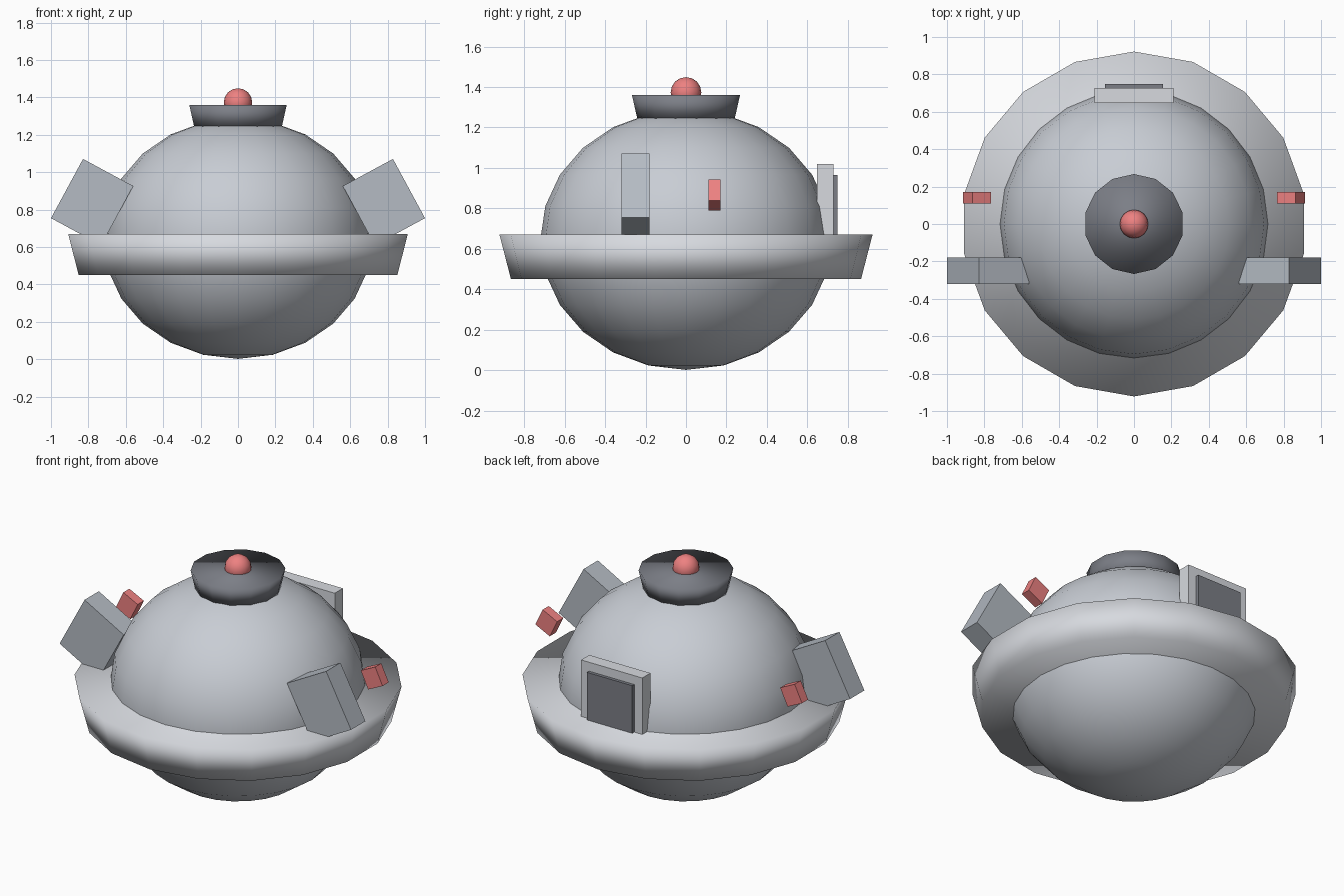
import bpy
from math import radians

if "Cube" in bpy.data.objects:
    bpy.data.objects.remove(bpy.data.objects["Cube"])


def material(name, r, g, b):
    m = bpy.data.materials.new(name)
    m.diffuse_color = (r, g, b, 1)
    m.use_nodes = True
    m.node_tree.nodes["Principled BSDF"].inputs["Base Color"].default_value = m.diffuse_color
    return m


HULL = material("hull_grey", 0.58, 0.61, 0.66)
LIGHT = material("light_grey", 0.68, 0.70, 0.74)
MID = material("mid_grey", 0.46, 0.50, 0.55)
DARK = material("dark_grey", 0.20, 0.21, 0.24)
RED = material("red", 0.85, 0.22, 0.22)


def finish(name, mat, smooth=False):
    ob = bpy.context.object
    ob.name = name
    ob.data.materials.append(mat)
    bpy.ops.object.transform_apply(location=False, rotation=True, scale=True)
    if smooth:
        bpy.ops.object.shade_smooth()
    return ob


def ball(name, z, r, height, segments, rings, mat):
    bpy.ops.mesh.primitive_uv_sphere_add(
        segments=segments, ring_count=rings, radius=1, location=(0, 0, z))
    bpy.context.object.scale = (r, r, height)
    return finish(name, mat, True)


def flared_disc(name, z0, z1, r0, r1, sides, mat):
    bpy.ops.mesh.primitive_cone_add(
        vertices=sides, radius1=r0, radius2=r1, depth=z1 - z0,
        location=(0, 0, (z0 + z1) / 2))
    return finish(name, mat, True)


def box(name, loc, size, mat, tilt=0):
    bpy.ops.mesh.primitive_cube_add(size=1, location=loc)
    ob = bpy.context.object
    ob.scale = size
    ob.rotation_euler.y = radians(tilt)
    return finish(name, mat)


# Main hull, belt and top
ball("hull", 0.645, 0.72, 0.643, 24, 12, HULL)
flared_disc("belt_ring", 0.45, 0.67, 0.865, 0.922, 18, LIGHT)
flared_disc("top_collar", 1.245, 1.36, 0.241, 0.267, 14, DARK)
ball("beacon", 1.373, 0.076, 0.076, 16, 8, RED)

# Tilted side pods and red lamps, mirrored left and right
for side, s in (("right", 1), ("left", -1)):
    box(f"side_pod_{side}", (s * 0.78, -0.25, 0.84), (0.305, 0.14, 0.36),
        MID, -28.4 * s)
    box(f"side_lamp_{side}", (s * 0.84, 0.14, 0.867), (0.11, 0.06, 0.116),
        RED, -26 * s)

# Rear hatch with dark panel
box("hatch_frame", (0, 0.688, 0.82), (0.42, 0.08, 0.4), LIGHT)
box("hatch_panel", (0, 0.733, 0.79), (0.31, 0.03, 0.35), DARK)
